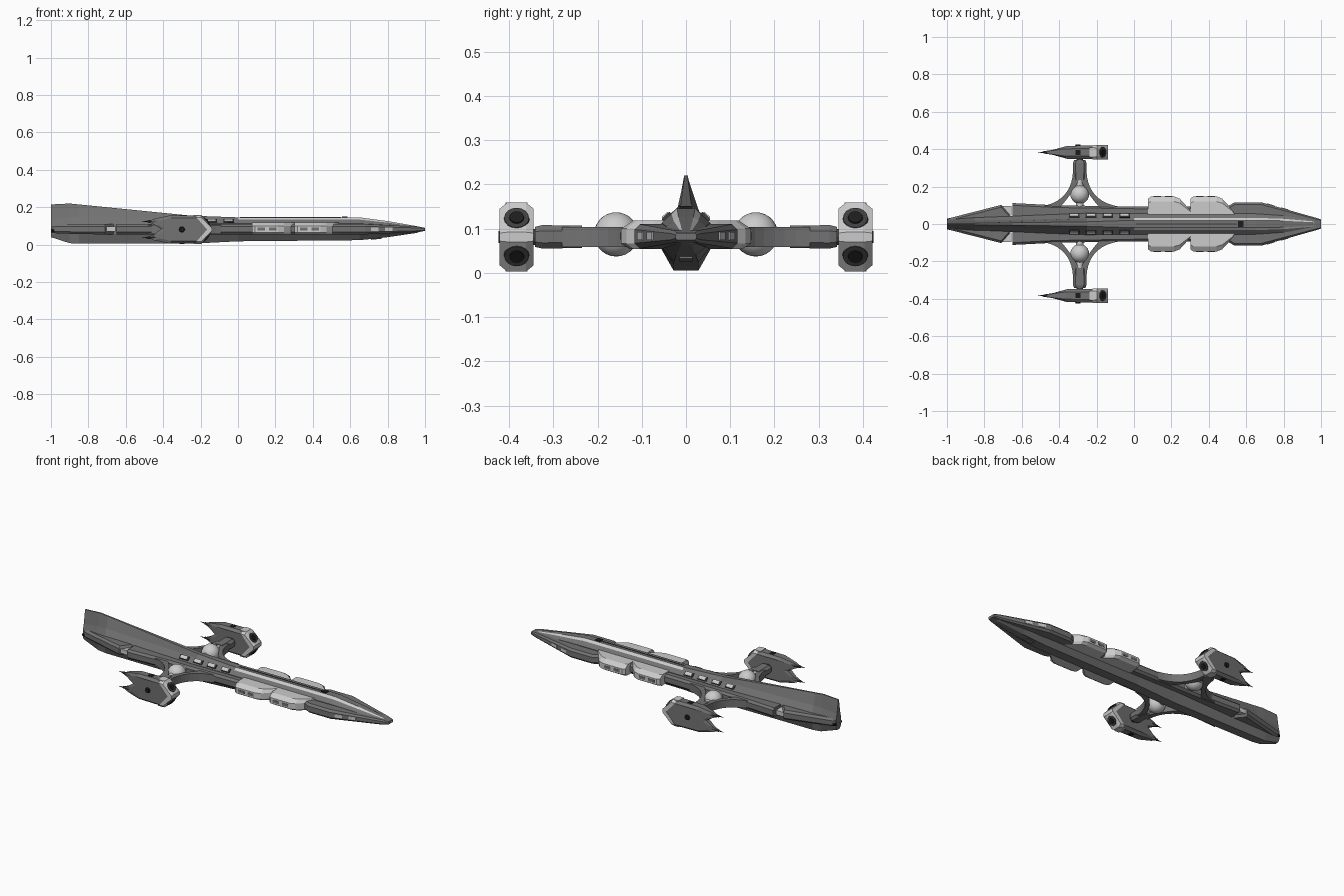
import bpy, bmesh, math
from mathutils import Vector, Matrix

cube = bpy.data.objects.get("Cube")
if cube:
    bpy.data.objects.remove(cube)


def material(name, v):
    m = bpy.data.materials.new(name)
    m.use_nodes = True
    m.diffuse_color = (v, v, v, 1)
    m.node_tree.nodes["Principled BSDF"].inputs["Base Color"].default_value = (v, v, v, 1)
    return m


HULL = material("hull grey", 0.17)
LIGHT = material("light grey", 0.6)
DARK = material("charcoal", 0.05)
BLACK = material("near black", 0.012)


def finish(name, bm, mats, rule=None):
    bmesh.ops.recalc_face_normals(bm, faces=bm.faces)
    if rule:
        for f in bm.faces:
            f.material_index = rule(f.calc_center_median(), f.normal)
    me = bpy.data.meshes.new(name)
    bm.to_mesh(me)
    bm.free()
    for m in mats:
        me.materials.append(m)
    ob = bpy.data.objects.new(name, me)
    bpy.context.collection.objects.link(ob)
    return ob


def loft(name, rings, mats, rule=None):
    """Bridge closed rings of equal length and cap both ends."""
    bm = bmesh.new()
    vs = [[bm.verts.new(p) for p in r] for r in rings]
    n = len(vs[0])
    for a, b in zip(vs, vs[1:]):
        for i in range(n):
            j = (i + 1) % n
            bm.faces.new((a[i], a[j], b[j], b[i]))
    bm.faces.new(vs[0])
    bm.faces.new(vs[-1])
    return finish(name, bm, mats, rule)


def box(name, loc, size, mat, rot=(0, 0, 0)):
    bm = bmesh.new()
    bmesh.ops.create_cube(bm, size=1)
    bmesh.ops.scale(bm, vec=size, verts=bm.verts)
    ob = finish(name, bm, [mat])
    ob.location, ob.rotation_euler = loc, rot
    return ob


def rod(name, a, b, r1, r2, mat, sides=12):
    a, b = Vector(a), Vector(b)
    bm = bmesh.new()
    bmesh.ops.create_cone(bm, cap_ends=True, segments=sides, radius1=r1, radius2=r2, depth=(b - a).length)
    q = (b - a).to_track_quat('Z', 'Y').to_matrix().to_4x4()
    bmesh.ops.transform(bm, matrix=Matrix.Translation((a + b) / 2) @ q, verts=bm.verts)
    return finish(name, bm, [mat])


def mirrored(half):
    return half + [(-y, z) for y, z in reversed(half)]


# Central hull with tail fin: x, top z, top half width, shoulder, mid half width, mid z, keel z, keel half width
stations = [
    (-1.0, .215, .003, .015, .024, .10, .04, .012),
    (-.9, .22, .004, .018, .032, .105, .008, .022),
    (-.85, .215, .004, .019, .035, .107, .005, .026),
    (-.25, .155, .012, .03, .058, .112, .005, .028),
    (0, .146, .02, .033, .055, .113, .018, .028),
    (.65, .146, .02, .033, .055, .113, .024, .028),
    (.8, .126, .017, .028, .045, .105, .04, .022),
    (.95, .1, .01, .015, .024, .094, .062, .012),
    (1.0, .088, .005, .007, .01, .086, .076, .006)]
rings = []
for x, top, tw, sw, mw, mz, kz, kw in stations:
    t = (mw - sw) / (mw - tw)
    sz = mz + (top - mz) * t * (.72 if x < -.5 else 1)
    low = max(.058, kz + .004)
    half = [(tw, top), (sw, sz), (mw, mz), (mw, low), (kw, kz)]
    rings.append([(x, y, z) for y, z in mirrored(half)])
ob = loft("central_hull", rings, [HULL, LIGHT])
# The shoulder strips forward of midships are light
for f in ob.data.polygons:
    c = f.center
    idx = sorted(v % 10 for v in f.vertices)
    if c.x > 0 and len(idx) == 4 and idx in ([0, 0, 1, 1], [8, 8, 9, 9]):
        f.material_index = 1


# Side belts around the hull: x, half width, bottom z, top z
def belt(name, spec):
    rings = []
    for x, w, lo, hi in spec:
        c = min(.012, (hi - lo) * .25)
        half = [(w - c, hi), (w, hi - c), (w, lo + c), (w - c, lo)]
        rings.append([(x, y, z) for y, z in mirrored(half)])
    return loft(name, rings, [HULL])


belt("main_belt", [(-.65, .112, .055, .11), (-.42, .1, .055, .11), (.1, .092, .055, .11), (.5, .095, .055, .11),
                   (.54, .116, .055, .11), (.68, .116, .055, .11), (.97, .034, .068, .096), (1, .024, .074, .09)])
belt("tail_belt", [(-1, .022, .06, .105), (-.98, .033, .058, .108), (-.71, .102, .055, .11), (-.665, .05, .055, .11)])

# Spine details
box("spine_hatch", (.57, 0, .147), (.03, .03, .008), BLACK)
box("spine_groove", (.28, 0, .146), (.54, .006, .004), DARK)
box("chin_panel", (.74, 0, .033), (.06, .03, .008), HULL, (0, math.radians(-6), 0))

curve = [i / 10 for i in range(11)]


def bezier(p, q, r):
    return [((1 - t) ** 2 * p[0] + 2 * t * (1 - t) * q[0] + t * t * r[0],
             (1 - t) ** 2 * p[1] + 2 * t * (1 - t) * q[1] + t * t * r[1]) for t in curve]


# Engine pod profile in x and z, upper half; the rear is forked
upper = [(-.145, .084), (-.2, .157), (-.37, .155), (-.45, .138), (-.485, .122), (-.45, .108), (-.41, .084)]
POD = upper + [(x, .162 - z) for x, z in reversed(upper[1:-1])]
rim = [(-.14, .092), (-.197, .159), (-.222, .159), (-.165, .081)]
RIM = [(-.14, .07)] + [rim[0], rim[1], rim[2], rim[3]] + [(-.222, .003), (-.197, .003)]


def pod_width(x):
    return 1 if x > -.36 else max(.18, 1 - (-.36 - x) * 6.4)


for s, side in ((1, "left"), (-1, "right")):
    # Wing pylon: two concave struts, outer arm, globe and collar
    for d in (-1, 1):
        outer = bezier((.036, .28), (.045, .125), (.2, .095))
        inner = bezier((.0, .245), (.045, .15), (.125, .07))
        outline = [(-.29 + d * x, s * y) for x, y in outer + inner[::-1]]
        loft(f"{side}_pylon_strut", [[(x, y, z) for x, y in outline] for z in (.058, .104)], [HULL])
    arm = [(.036, .068), (.036, .095), (.022, .108), (-.022, .108), (-.036, .095),
           (-.036, .068), (-.022, .055), (.022, .055)]
    loft(f"{side}_pylon_arm", [[(-.29 + x * k, s * y, .081 + (z - .081) * k) for x, z in arm]
                               for y, k in ((.235, .95), (.325, 1), (.342, .85))], [HULL])
    rod(f"{side}_pod_joint", (-.29, s * .33, .081), (-.29, s * .36, .081), .018, .018, DARK)
    rod(f"{side}_globe_collar", (-.29, s * .19, .084), (-.29, s * .25, .084), .02, .02, LIGHT)
    bm = bmesh.new()
    bmesh.ops.create_uvsphere(bm, u_segments=24, v_segments=14, radius=.05)
    globe = finish(f"{side}_globe", bm, [LIGHT])
    globe.location = (-.29, s * .158, .087)
    for p in globe.data.polygons:
        p.use_smooth = True
    rod(f"{side}_globe_axle", (-.29, s * .06, .084), (-.29, s * .12, .084), .02, .02, LIGHT)

    # Engine pod body, light front rim, intakes and tail spikes
    cy = s * .383

    def pod_rings(profile, h):
        return [[(-.3 + (x + .3) * (1 if x > -.3 else k), cy + e * h * pod_width(x), .081 + (z - .081) * k)
                 for x, z in profile] for e, k in ((-1, .82), (-.55, 1), (.55, 1), (1, .82))]

    loft(f"{side}_pod_body", pod_rings(POD, .037), [HULL])
    loft(f"{side}_pod_rim", pod_rings(RIM, .0385), [LIGHT])
    n = Vector((.073, 0, .055)).normalized()
    for u in (1, -1):
        nn = Vector((n.x, 0, n.z * u))
        c = Vector((-.17, cy, .081 + u * .039))
        rod(f"{side}_intake_ring", c - nn * .01, c + nn * .008, .031, .028, DARK, 16)
        rod(f"{side}_intake_core", c, c + nn * .011, .019, .016, BLACK, 16)
        rod(f"{side}_tail_spike", (-.36, cy, .081 + u * .04), (-.485, cy, .081 + u * .043), .022, .006, DARK, 8)
        rod(f"{side}_tail_needle", (-.47, cy, .081 + u * .043), (-.512, cy, .081 + u * .044), .005, .001, BLACK, 8)
        box(f"{side}_pod_hatch", (-.3, cy, .081 + u * .075), (.026, .026, .006), BLACK)
        box(f"{side}_pod_strip", (-.222, cy, .081 + u * .075), (.03, .05, .006), LIGHT)
    rod(f"{side}_pod_port", (-.3, s * .415, .081), (-.3, s * .424, .081), .016, .013, BLACK, 8)

    # Twin light side bays
    for x0 in (.075, .302):
        outline = [(0, .05), (0, .135), (.015, .147), (.14, .147), (.17, .135), (.225, .075), (.237, .05)]
        loft(f"{side}_side_bay", [[(x0 + x, s * (.05 + (y - .05) * k), z) for x, y in outline]
                                  for z, k in ((.054, .8), (.066, 1), (.1, 1), (.118, .72))], [LIGHT])
        for i in range(2):
            box(f"{side}_bay_window", (x0 + .05 + i * .06, s * .147, .083), (.04, .004, .016), HULL)

    # Windows on the shoulders, the belt and the nose
    for i in range(4):
        x = -.32 + i * .09
        for nm, grow, mat, out in (("frame", 1.35, DARK, .0), ("window", 1, LIGHT, .002)):
            box(f"{side}_shoulder_{nm}", (x, s * (.044 + out), .1275 + out),
                (.042 * grow, .018 * grow, .007), mat, (-s * math.radians(43), 0, 0))
    for x in (.73, .805):
        y = .116 - (x - .68) * .283
        box(f"{side}_nose_side_window", (x, s * y, .083), (.042, .006, .018), LIGHT, (0, 0, -s * math.radians(15.8)))
    box(f"{side}_notch_window", (-.68, s * .07, .083), (.05, .05, .026), LIGHT)
    box(f"{side}_nose_window", (.998, s * .014, .082), (.004, .016, .009), LIGHT)
    rod(f"{side}_tail_nozzle", (-.97, s * .02, .075), (-1, s * .02, .075), .014, .01, BLACK, 10)
